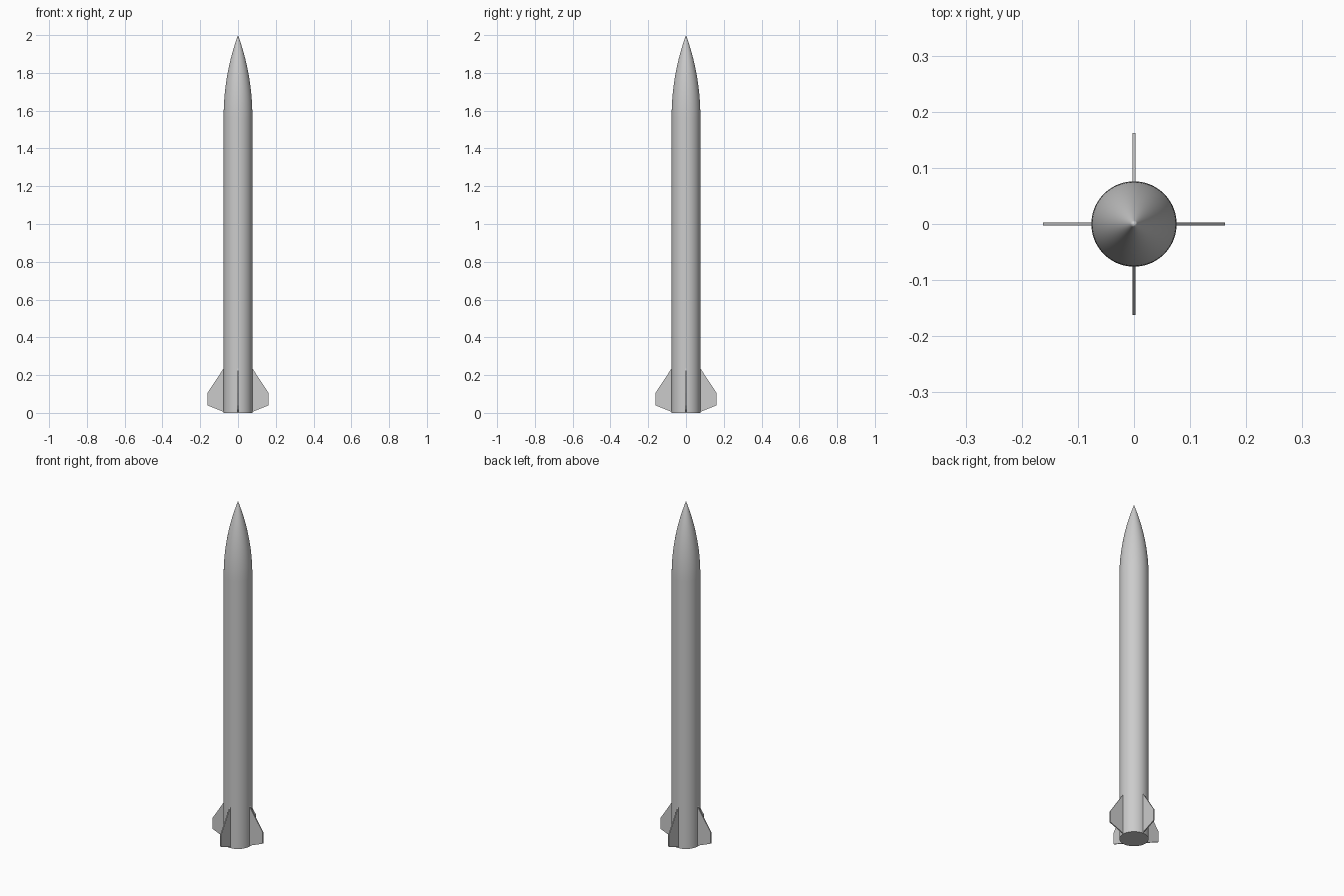
import bpy, bmesh, math

if "Cube" in bpy.data.objects:
    bpy.data.objects.remove(bpy.data.objects["Cube"])

RADIUS, SHOULDER, HEIGHT = 0.076, 1.57, 2.0
SIDES, NOSE_STEPS = 96, 24

grey = bpy.data.materials.new("light grey")
grey.use_nodes = True
colour = (0.6, 0.6, 0.6, 1)
grey.diffuse_color = colour
grey.node_tree.nodes["Principled BSDF"].inputs["Base Color"].default_value = colour


def finish(bm, name):
    bmesh.ops.recalc_face_normals(bm, faces=bm.faces)
    mesh = bpy.data.meshes.new(name)
    bm.to_mesh(mesh)
    bm.free()
    mesh.materials.append(grey)
    obj = bpy.data.objects.new(name, mesh)
    bpy.context.collection.objects.link(obj)
    return obj


def lathe(name, profile):
    """Revolve (radius, height) points around the z axis."""
    bm = bmesh.new()
    verts = [bm.verts.new((r, 0, z)) for r, z in profile]
    edges = [bm.edges.new(pair) for pair in zip(verts, verts[1:])]
    bmesh.ops.spin(bm, geom=verts + edges, cent=(0, 0, 0), axis=(0, 0, 1),
                   angle=math.tau, steps=SIDES)
    bmesh.ops.remove_doubles(bm, verts=bm.verts, dist=1e-5)
    obj = finish(bm, name)
    bpy.ops.object.select_all(action="DESELECT")
    obj.select_set(True)
    bpy.context.view_layer.objects.active = obj
    bpy.ops.object.shade_smooth_by_angle(angle=math.radians(30))


# Body tube with a closed flat base, and a tangent ogive nose
length = HEIGHT - SHOULDER
arc = (RADIUS ** 2 + length ** 2) / (2 * RADIUS)
lathe("body_tube", [(0, 0), (RADIUS, 0), (RADIUS, SHOULDER)])
nose = []
for i in range(NOSE_STEPS + 1):
    h = length * i / NOSE_STEPS
    r = math.sqrt(arc ** 2 - h ** 2) + RADIUS - arc
    nose.append((max(r, 0), SHOULDER + h))
lathe("nose_cone", nose)

# Four thin swept fins around the tail, rooted slightly inside the tube
FIN = [(0.07, 0.245), (0.162, 0.105), (0.162, 0.04), (0.07, 0.003)]
THICK = 0.006
for i, side in enumerate(("left", "back", "right", "front")):
    bm = bmesh.new()
    face = bm.faces.new([bm.verts.new((x, -THICK / 2, z)) for x, z in FIN])
    out = bmesh.ops.extrude_face_region(bm, geom=[face])["geom"]
    bmesh.ops.translate(bm, vec=(0, THICK, 0),
                        verts=[v for v in out if isinstance(v, bmesh.types.BMVert)])
    fin = finish(bm, side + "_fin")
    fin.rotation_euler.z = i * math.pi / 2
